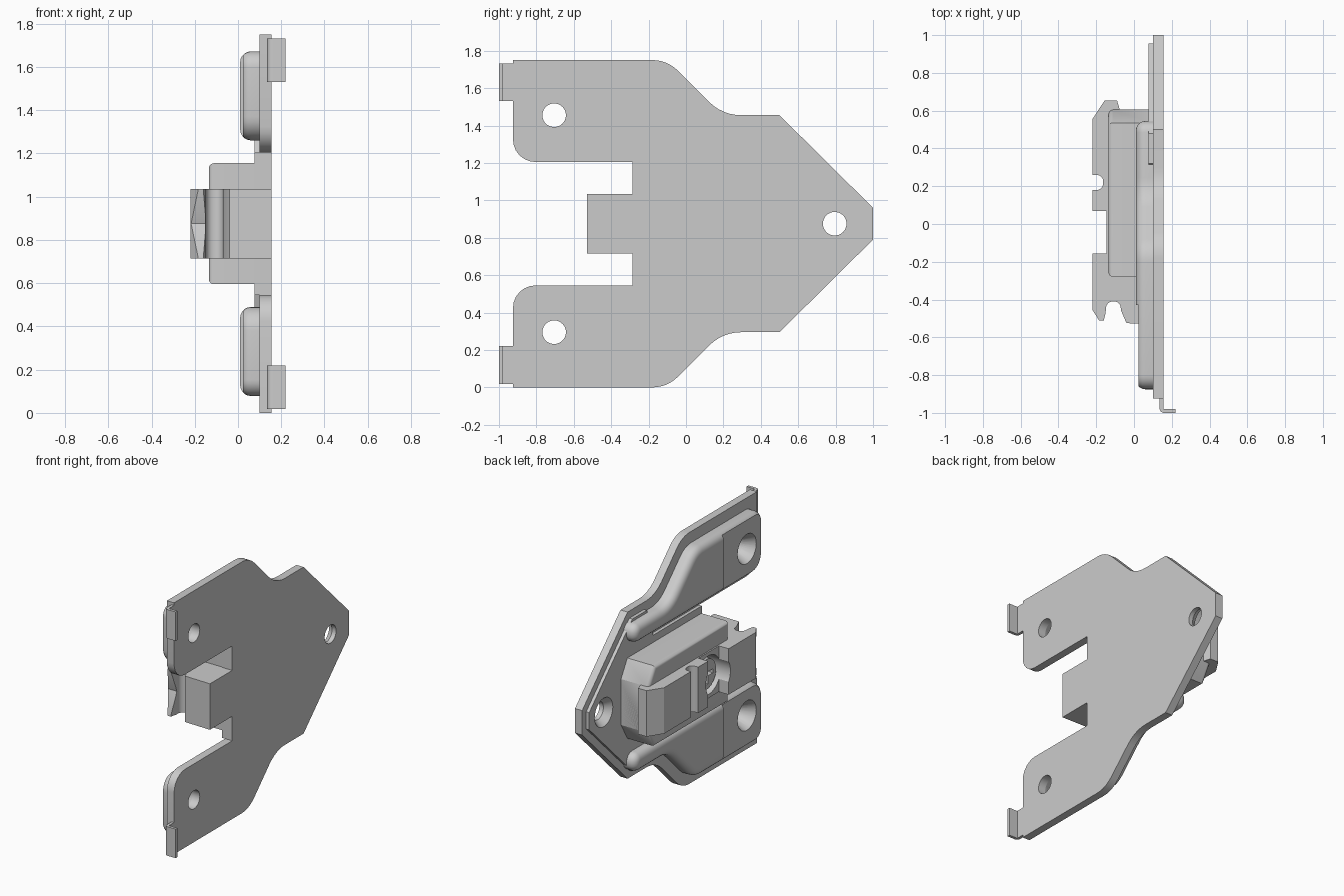
import bpy, bmesh, math
from mathutils import Vector, Matrix

if "Cube" in bpy.data.objects:
    bpy.data.objects.remove(bpy.data.objects["Cube"])

H = 1.75   # total height; everything mirrors about z = H / 2
MID = H / 2


def rounded(points, steps=6):
    """Points are (a, b) or (a, b, t): t is the fillet's tangent length."""
    out, n = [], len(points)
    for i, p in enumerate(points):
        c = Vector(p[:2])
        if len(p) == 2:
            out.append(c)
            continue
        d0 = (Vector(points[i - 1][:2]) - c).normalized()
        d1 = (Vector(points[(i + 1) % n][:2]) - c).normalized()
        a, b, w = c + d0 * p[2], c + d1 * p[2], math.sin(d0.angle(d1) / 2)
        for k in range(steps + 1):
            u = k / steps
            e, f, g = (1 - u) ** 2, 2 * u * (1 - u) * w, u * u
            out.append((a * e + c * f + b * g) / (e + f + g))
    return out


def flip(points):
    return [(p[0], H - p[1], *p[2:]) for p in reversed(points)]


def finish(name, bm):
    bmesh.ops.recalc_face_normals(bm, faces=bm.faces)
    me = bpy.data.meshes.new(name)
    bm.to_mesh(me)
    bm.free()
    ob = bpy.data.objects.new(name, me)
    bpy.context.collection.objects.link(ob)
    return ob


def prism(name, points, lo, hi, axis='x', bevel=0.0):
    """Extrude a (y, z) profile along x, or an (x, y) profile along z."""
    bm = bmesh.new()
    place = (lambda p, h: (h, p[0], p[1])) if axis == 'x' else (lambda p, h: (p[0], p[1], h))
    pts = rounded(points)
    low = [bm.verts.new(place(p, lo)) for p in pts]
    top = [bm.verts.new(place(p, hi)) for p in pts]
    bm.faces.new(low)
    bm.faces.new(top)
    for i in range(len(pts)):
        j = (i + 1) % len(pts)
        bm.faces.new((low[i], low[j], top[j], top[i]))
    bmesh.ops.recalc_face_normals(bm, faces=bm.faces)
    if bevel:
        edges = [e for e in bm.edges if all(abs(v.co.x - lo) < 1e-5 for v in e.verts)]
        bmesh.ops.bevel(bm, geom=edges, offset=bevel, segments=5, profile=0.5,
                        affect='EDGES', clamp_overlap=False)
    return finish(name, bm)


def box(name, x0, x1, y0, y1, z0, z1):
    return prism(name, [(y0, z0), (y1, z0), (y1, z1), (y0, z1)], x0, x1)


def cone(name, y, z, x0, r0, x1, r1):
    bm = bmesh.new()
    m = Matrix.Translation(((x0 + x1) / 2, y, z)) @ Matrix.Rotation(math.pi / 2, 4, 'Y')
    bmesh.ops.create_cone(bm, cap_ends=True, segments=40, radius1=r0, radius2=r1,
                          depth=x1 - x0, matrix=m)
    return finish(name, bm)


def cut(targets, cutter):
    cutter.hide_render = True
    for ob in targets:
        mod = ob.modifiers.new('cut', 'BOOLEAN')
        mod.operation, mod.object, mod.solver = 'DIFFERENCE', cutter, 'EXACT'
        bpy.context.view_layer.objects.active = ob
        bpy.ops.object.modifier_apply(modifier=mod.name)
    bpy.data.objects.remove(cutter)


# Base plate
half = [(-0.285, 0.715), (-0.285, 0.545), (-0.925, 0.545, 0.12), (-0.925, 0),
        (-0.1, 0, 0.08), (0.195, 0.295, 0.1), (0.5, 0.295), (1.0, 0.79)]
plate = prism('base_plate', half + flip(half), 0.10, 0.155)

# Thin raised step on the back of the plate
half = [(-0.285, 0.545), (0.25, 0.545), (0.32, 0.345), (0.48, 0.345), (0.955, 0.815)]
step = prism('raised_step', half + flip(half), 0.077, 0.101)

# Embossed pads with a narrow arm
pad_pts = [(-0.875, 0.49, 0.11), (-0.875, 0.078, 0.075), (-0.13, 0.078, 0.07),
           (0.155, 0.362, 0.09), (0.545, 0.362, 0.06), (0.545, 0.49, 0.06)]
pads = [prism('lower_pad', pad_pts, 0.01, 0.101, bevel=0.05),
        prism('upper_pad', flip(pad_pts), 0.01, 0.101, bevel=0.05)]
cut(pads, box('pad_step_cutter', -0.1, 0.024, -1, -0.43, -0.1, 1.9))

# Countersunk screw holes
for y, z, targets, x0, r0, x1 in ((-0.705, 0.295, [plate, pads[0]], 0.0, 0.115, 0.10),
                                  (-0.705, H - 0.295, [plate, pads[1]], 0.0, 0.115, 0.10),
                                  (0.795, MID, [plate, step], 0.07, 0.105, 0.125)):
    cut(targets, cone('hole_cutter', y, z, -0.1, 0.063, 0.3, 0.063))
    cut(targets, cone('sink_cutter', y, z, x0, r0, x1, 0.062))

# Bent end tabs
tab = [(0.135, -0.915), (0.135, -1.0, 0.025), (0.22, -1.0), (0.22, -0.98),
       (0.155, -0.98), (0.155, -0.915)]
prism('lower_tab', tab, 0.018, 0.22, 'z')
prism('upper_tab', tab, H - 0.22, H - 0.018, 'z')

# Wide housing behind the central block
half = [(-0.28, 0.595), (0.535, 0.595), (0.605, 0.715)]
housing = prism('housing', half + flip(half), -0.135, 0.09, bevel=0.025)

# Central clip block, profile seen from above
block = prism('clip_block', [
    (0.155, -0.53), (-0.04, -0.525), (-0.07, -0.455), (-0.07, -0.41, 0.035), (-0.147, -0.41, 0.035),
    (-0.15, -0.47), (-0.16, -0.51), (-0.185, -0.51), (-0.22, -0.455), (-0.22, -0.155),
    (-0.145, -0.155), (-0.145, 0.07), (-0.22, 0.07), (-0.22, 0.18),
    (-0.163, 0.18, 0.035), (-0.163, 0.26, 0.035), (-0.22, 0.26), (-0.22, 0.555),
    (-0.155, 0.655), (-0.09, 0.655), (-0.075, 0.605), (0.09, 0.605),
    (0.09, -0.285), (0.155, -0.285)], 0.715, 1.035, 'z')
cut([block], prism('notch_cutter', [(-0.7, 0.6), (-0.55, 0.6), (-0.46, MID),
                                    (-0.55, H - 0.6), (-0.7, H - 0.6)], -0.3, -0.148))
cut([block, housing], cone('bore_cutter', -0.04, MID, -0.3, 0.135, -0.05, 0.135))

# Adjusting screw with a cross slot
screw = cone('adjusting_screw', -0.04, MID, -0.13, 0.105, -0.04, 0.115)
for a, b in ((0.07, 0.014), (0.014, 0.07)):
    cut([screw], box('slot_cutter', -0.2, -0.09, -0.04 - a, -0.04 + a, MID - b, MID + b))

# Smooth shading with sharp edges kept
bpy.ops.object.select_all(action='DESELECT')
for ob in bpy.context.collection.objects:
    ob.select_set(True)
    bpy.context.view_layer.objects.active = ob
bpy.ops.object.shade_smooth_by_angle(angle=math.radians(30))
